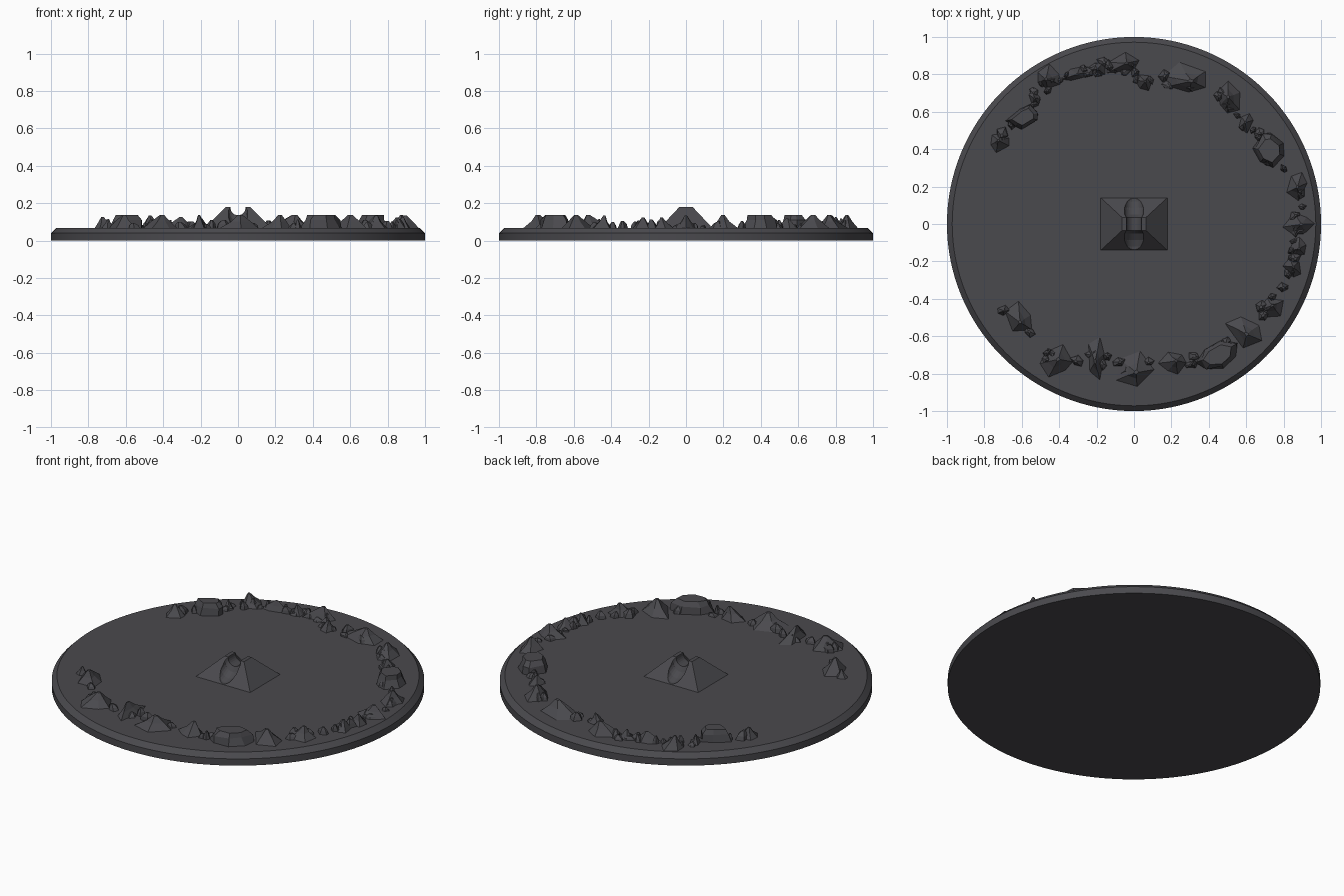
import bpy, bmesh, math, random
from mathutils import Vector, Matrix

if "Cube" in bpy.data.objects:
    bpy.data.objects.remove(bpy.data.objects["Cube"])

random.seed(7)
TOP = 0.068      # height of the disc's upper face
CAP = 0.137      # height of the tallest rocks

stone = bpy.data.materials.new("dark grey stone")
stone.diffuse_color = (0.068, 0.067, 0.075, 1)
stone.use_nodes = True
stone.node_tree.nodes["Principled BSDF"].inputs["Base Color"].default_value = stone.diffuse_color


def finish(name, bm):
    bmesh.ops.recalc_face_normals(bm, faces=bm.faces[:])
    me = bpy.data.meshes.new(name)
    bm.to_mesh(me)
    bm.free()
    me.materials.append(stone)
    ob = bpy.data.objects.new(name, me)
    bpy.context.collection.objects.link(ob)
    return ob


def loft(bm, rings):
    """Skin a stack of closed rings and cap both ends."""
    vr = [[bm.verts.new(p) for p in r] for r in rings]
    n = len(vr[0])
    for a, b in zip(vr, vr[1:]):
        for i in range(n):
            j = (i + 1) % n
            bm.faces.new((a[i], a[j], b[j], b[i]))
    bm.faces.new(vr[0][::-1])
    bm.faces.new(vr[-1])


def circle(r, z, n=128):
    return [(r * math.cos(math.tau * i / n), r * math.sin(math.tau * i / n), z)
            for i in range(n)]


# Round base with a chamfered rim
bm = bmesh.new()
loft(bm, [circle(1, 0), circle(1, 0.04), circle(0.972, TOP)])
base = finish("round_base", bm)
bpy.context.view_layer.objects.active = base
base.select_set(True)
bpy.ops.object.shade_smooth_by_angle(angle=math.radians(30))
base.select_set(False)


# Central mount: cut-off pyramid
def rect(x, y, z):
    return [(-x, -y, z), (x, -y, z), (x, y, z), (-x, y, z)]


bm = bmesh.new()
loft(bm, [rect(0.182, 0.144, TOP - 0.004), rect(0.064, 0.035, 0.18)])
mount = finish("centre_mount", bm)

# U-shaped groove running front to back: y, axis height, half width
half = [(0.0, 0.175, 0.040), (0.035, 0.175, 0.040), (0.05, 0.155, 0.048),
        (0.085, 0.135, 0.052), (0.12, 0.118, 0.046), (0.17, 0.105, 0.036)]
stations = [(-y, z, r) for y, z, r in half[:0:-1]] + half
rings = []
for y, z, r in stations:
    arc = [(-r * math.cos(math.pi * i / 12), y, z - r * math.sin(math.pi * i / 12))
           for i in range(13)]
    rings.append(arc + [(r * 1.35, y, 0.25), (-r * 1.35, y, 0.25)])
bm = bmesh.new()
loft(bm, rings)
bmesh.ops.triangulate(bm, faces=bm.faces[:])
cutter = finish("groove_cutter", bm)
cutter.hide_render = True
cutter.hide_viewport = True
cut = mount.modifiers.new("groove", 'BOOLEAN')
cut.object = cutter
cut.operation = 'DIFFERENCE'
cut.solver = 'EXACT'


# Rocks
def rock(bm, x, y, rx, ry, turn, levels, n=6, lean=0.2):
    """Jagged rock; levels are (scale, z), a scale of zero is a point."""
    rot = Matrix.Rotation(math.radians(turn), 3, 'Z')
    jit = [random.uniform(0.75, 1.15) for _ in range(n)]
    off = [(i + random.uniform(-0.25, 0.25)) * math.tau / n for i in range(n)]
    shift = Vector((random.uniform(-lean, lean) * rx,
                    random.uniform(-lean, lean) * ry, 0))
    rings = []
    for k, (s, z) in enumerate(levels):
        ring = []
        for a, j in zip(off, jit):
            w = s * j * (random.uniform(0.8, 1.2) if 0 < k < len(levels) - 1 else 1)
            p = Vector((rx * w * math.cos(a), ry * w * math.sin(a), 0))
            p = rot @ (p + shift * (k / (len(levels) - 1)))
            ring.append((x + p.x, y + p.y, z))
        rings.append(ring)
    loft(bm, rings)


# Peaks in order along the broken ring: x, y, radius x, radius y, turn
peaks = [
    (-0.72, 0.44, 0.05, 0.07, -40), (-0.53, 0.67, 0.04, 0.05, 20),
    (-0.46, 0.78, 0.07, 0.07, 30), (-0.31, 0.80, 0.08, 0.04, 15),
    (-0.19, 0.83, 0.05, 0.04, 0), (-0.06, 0.85, 0.12, 0.06, 15),
    (0.05, 0.76, 0.05, 0.05, 0), (0.28, 0.77, 0.14, 0.08, -15),
    (0.51, 0.67, 0.07, 0.09, 25), (0.60, 0.54, 0.04, 0.05, 0),
    (0.87, 0.20, 0.05, 0.11, -10), (0.88, 0.00, 0.08, 0.06, 0),
    (0.88, -0.12, 0.05, 0.06, 10), (0.85, -0.23, 0.06, 0.05, -30),
    (0.73, -0.45, 0.08, 0.06, 25), (0.60, -0.57, 0.12, 0.08, -35),
    (0.21, -0.74, 0.08, 0.07, 0), (0.00, -0.78, 0.10, 0.10, 0),
    (-0.20, -0.72, 0.06, 0.12, 5), (-0.41, -0.73, 0.09, 0.09, 10),
    (-0.61, -0.51, 0.07, 0.10, 30), (-0.70, -0.46, 0.04, 0.04, 0)]
bm = bmesh.new()
for x, y, rx, ry, turn in peaks:
    size = math.sqrt(rx * ry)
    top = min(CAP, TOP + 0.02 + 0.65 * size)
    mid = TOP + 0.5 * (top - TOP)
    rock(bm, x, y, rx, ry, turn,
         [(1.05, TOP - 0.005), (0.5, mid), (0.12, top)], random.choice((5, 6)))
finish("peak_rocks", bm)

# Flat-topped rocks
mesas = [(-0.59, 0.57, 0.09, 0.06, 20), (0.72, 0.40, 0.08, 0.09, 20),
         (0.44, -0.70, 0.13, 0.07, 35)]
bm = bmesh.new()
for x, y, rx, ry, turn in mesas:
    rock(bm, x, y, rx, ry, turn,
         [(1.05, TOP - 0.005), (0.92, 0.11), (0.7, CAP)], 7, 0.05)
finish("flat_rocks", bm)

# Small stones scattered between the larger rocks
path = sorted(peaks[:-1] + mesas, key=lambda p: -math.atan2(p[1], p[0]))
bm = bmesh.new()
for a, b in zip(path, path[1:]):
    for _ in range(4):
        t = random.random()
        x = a[0] + (b[0] - a[0]) * t + random.uniform(-0.03, 0.03)
        y = a[1] + (b[1] - a[1]) * t + random.uniform(-0.03, 0.03)
        r = random.uniform(0.018, 0.034)
        h = TOP + random.uniform(0.015, 0.045)
        rock(bm, x, y, r * 1.3, r, random.uniform(0, 180),
             [(1, TOP - 0.005), (0.75, (TOP + h) / 2), (0.25, h)], 5)
finish("small_stones", bm)
